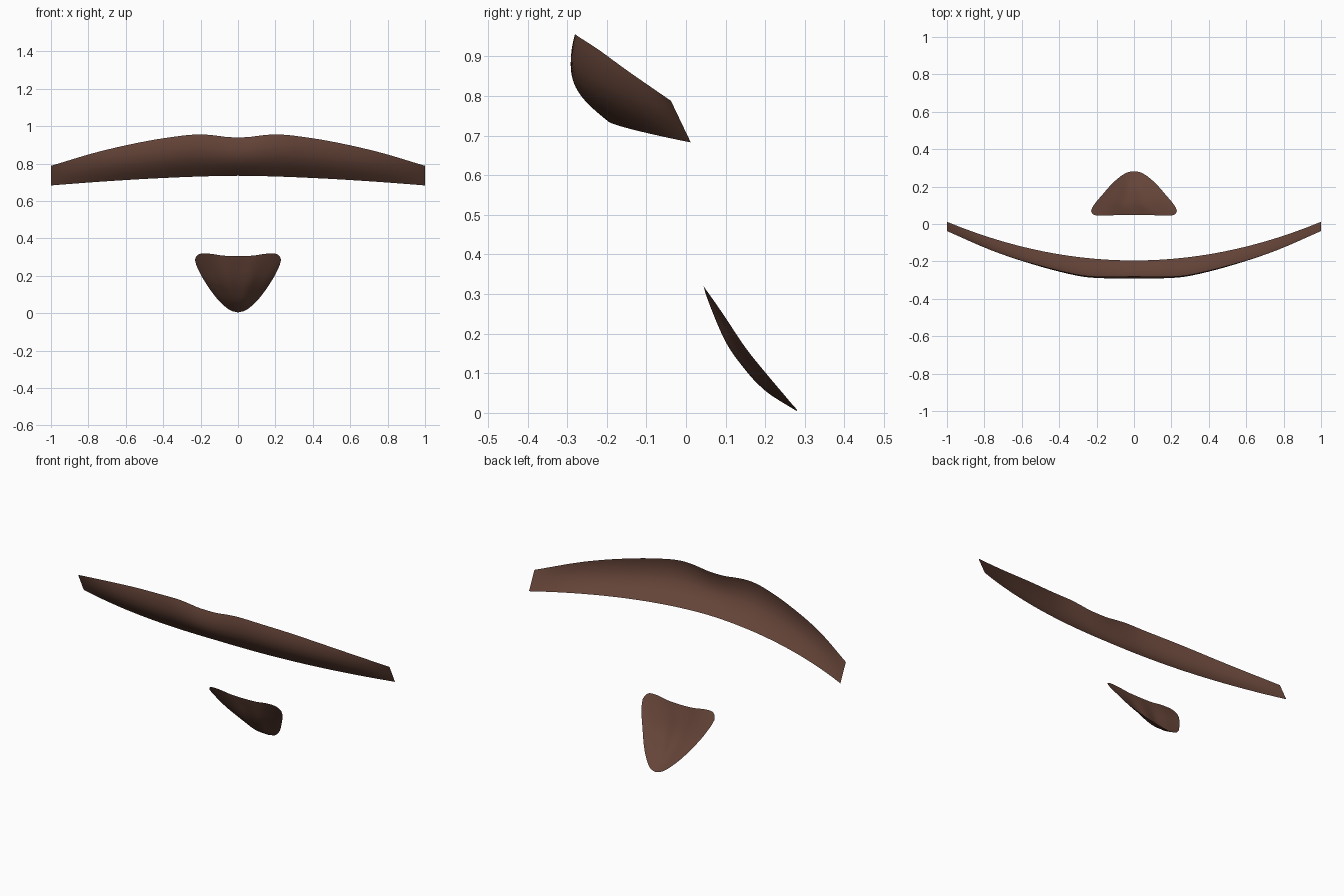
import bpy, math

if "Cube" in bpy.data.objects:
    bpy.data.objects.remove(bpy.data.objects["Cube"])


def curve(points):
    """Smooth function through (x, value) points; first and last slopes are one-sided."""
    xs, vs = zip(*points)
    n = len(xs)
    m = []
    for i in range(n):
        a, b = max(i - 1, 0), min(i + 1, n - 1)
        m.append((vs[b] - vs[a]) / (xs[b] - xs[a]))

    def f(x):
        x = min(max(x, xs[0]), xs[-1])
        i = 0
        while i < n - 2 and x > xs[i + 1]:
            i += 1
        h = xs[i + 1] - xs[i]
        t = (x - xs[i]) / h
        return ((2*t**3 - 3*t**2 + 1) * vs[i] + (t**3 - 2*t**2 + t) * h * m[i]
                + (3*t**2 - 2*t**3) * vs[i + 1] + (t**3 - t**2) * h * m[i + 1])
    return f


def sheet(name, point, cols, rows, mat):
    """Open surface from point(u, v), u in -1..1 across, v in 0..1 from top to bottom."""
    verts = [point(2 * i / cols - 1, j / rows)
             for i in range(cols + 1) for j in range(rows + 1)]
    r = rows + 1
    faces = [(i*r + j, i*r + j + 1, (i+1)*r + j + 1, (i+1)*r + j)
             for i in range(cols) for j in range(rows)]
    mesh = bpy.data.meshes.new(name)
    mesh.from_pydata(verts, [], faces)
    mesh.validate()
    mesh.materials.append(mat)
    mesh.shade_smooth()
    obj = bpy.data.objects.new(name, mesh)
    bpy.context.collection.objects.link(obj)
    return obj


brown = bpy.data.materials.new("dark_brown_hair")
brown.diffuse_color = (0.13, 0.058, 0.04, 1)
brown.use_nodes = True
brown.node_tree.nodes["Principled BSDF"].inputs["Base Color"].default_value = brown.diffuse_color

# Moustache: bowed band, bulging forward in the middle, straight at the tips
m_top_z = curve([(0, .94), (.06, .942), (.12, .95), (.2, .956), (.3, .949),
                 (.5, .918), (.75, .862), (1, .788)])
m_top_y = curve([(0, -.279), (.2, -.28), (.3, -.27), (.5, -.222), (.75, -.145), (1, -.038)])


def moustache_point(u, v):
    a = abs(u)
    y0, z0 = m_top_y(a), m_top_z(a)
    y1, z1 = -.195 + .207 * a ** 2, .735 - .052 * a ** 1.6
    bulge = .042 * (1 - a ** 2) * math.sin(math.pi * v ** .9)
    return (u, y0 + (y1 - y0) * v - bulge, z0 + (z1 - z0) * v - bulge * .35)


sheet("moustache", moustache_point, 80, 16, brown)

# Chin tuft: rounded triangle, cupped forward, with soft vertical ripples
low = [(0, .004), (.04, .015), (.08, .045), (.13, .1), (.19, .19), (.222, .255), (.23, .285)]
t_low = curve(low)
t_top = curve([(0, .305), (.08, .308), (.15, .318), (.2, .318), (.222, .305), (.23, .285)])
t_half = curve([(z, x) for x, z in low])
front_y = curve([(0, .287), (.055, .2), (.12, .14), (.18, .1), (.27, .061), (.32, .043)])
back_y = curve([(0, .287), (.1, .202), (.165, .15), (.24, .1), (.32, .045)])


def tuft_point(u, v):
    x = .23 * math.sin(u * math.pi / 2)
    a = abs(x)
    z = t_top(a) + (t_low(a) - t_top(a)) * v
    k = min(a / max(t_half(z), .005), 1)
    ripple = .004 * math.cos(k * 3 * math.pi) * (1 - k * k) * math.sin(math.pi * min(z / .32, 1))
    return (x, front_y(z) + (back_y(z) - front_y(z)) * k * k + ripple, z)


sheet("chin_tuft", tuft_point, 48, 24, brown)
